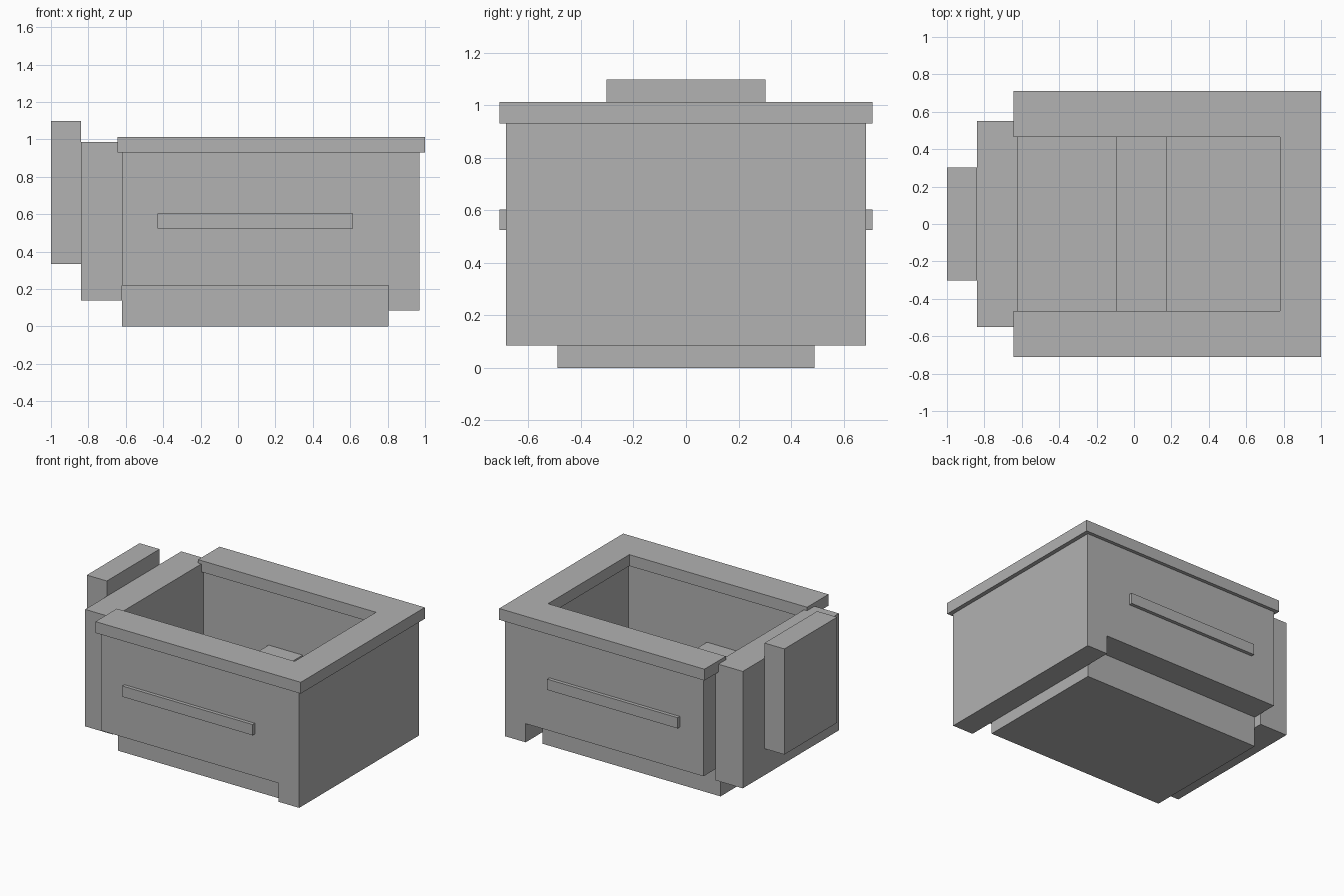
import bpy, bmesh

if "Cube" in bpy.data.objects:
    bpy.data.objects.remove(bpy.data.objects["Cube"])

grey = bpy.data.materials.new("plain grey")
grey.diffuse_color = (0.445, 0.445, 0.445, 1.0)
grey.use_nodes = True
grey.node_tree.nodes["Principled BSDF"].inputs["Base Color"].default_value = grey.diffuse_color


def prism(name, outline, z0, z1):
    """Extrude a flat outline in x, y from z0 up to z1."""
    bm = bmesh.new()
    base = bm.faces.new([bm.verts.new((x, y, z0)) for x, y in outline])
    top = bmesh.ops.extrude_face_region(bm, geom=[base])["geom"]
    bmesh.ops.translate(bm, vec=(0, 0, z1 - z0),
                        verts=[v for v in top if isinstance(v, bmesh.types.BMVert)])
    bmesh.ops.recalc_face_normals(bm, faces=bm.faces)
    mesh = bpy.data.meshes.new(name)
    bm.to_mesh(mesh)
    bm.free()
    mesh.materials.append(grey)
    obj = bpy.data.objects.new(name, mesh)
    bpy.context.collection.objects.link(obj)
    return obj


def box(name, x0, x1, y0, y1, z0, z1):
    return prism(name, [(x0, y0), (x1, y0), (x1, y1), (x0, y1)], z0, z1)


def u_shape(name, x_open, x_in, x_out, y_in, y_out, z0, z1):
    """U-shaped band, open towards -x."""
    half = [(x_open, y_in), (x_open, y_out), (x_out, y_out)]
    inner = (x_in, y_in)
    outline = [inner] + half + [(x, -y) for x, y in reversed(half)] + [(x_in, -y_in)]
    return prism(name, outline, z0, z1)


# Tub: floor block, U-shaped wall and the deeper skirt of the end wall
box("floor_block", -0.62, 0.805, -0.49, 0.49, 0.0, 0.22)
u_shape("tub_wall", -0.62, 0.805, 0.97, 0.49, 0.685, 0.22, 0.93)
box("end_wall_skirt", 0.805, 0.97, -0.685, 0.685, 0.085, 0.22)

# Overhanging rim, open at the panel end
u_shape("rim", -0.645, 0.78, 1.0, 0.465, 0.71, 0.93, 1.012)

# Stepped panels closing the open end
box("end_panel", -0.84, -0.62, -0.55, 0.55, 0.14, 0.987)
box("outer_panel", -1.0, -0.84, -0.302, 0.302, 0.333, 1.098)

# Seat plank across the inside
box("seat_plank", -0.097, 0.175, -0.49, 0.49, 0.45, 0.53)

# Trim rail on each long side
for side, label in ((-1, "front"), (1, "back")):
    y0, y1 = sorted((side * 0.685, side * 0.71))
    box(label + "_trim_rail", -0.43, 0.615, y0, y1, 0.525, 0.603)
